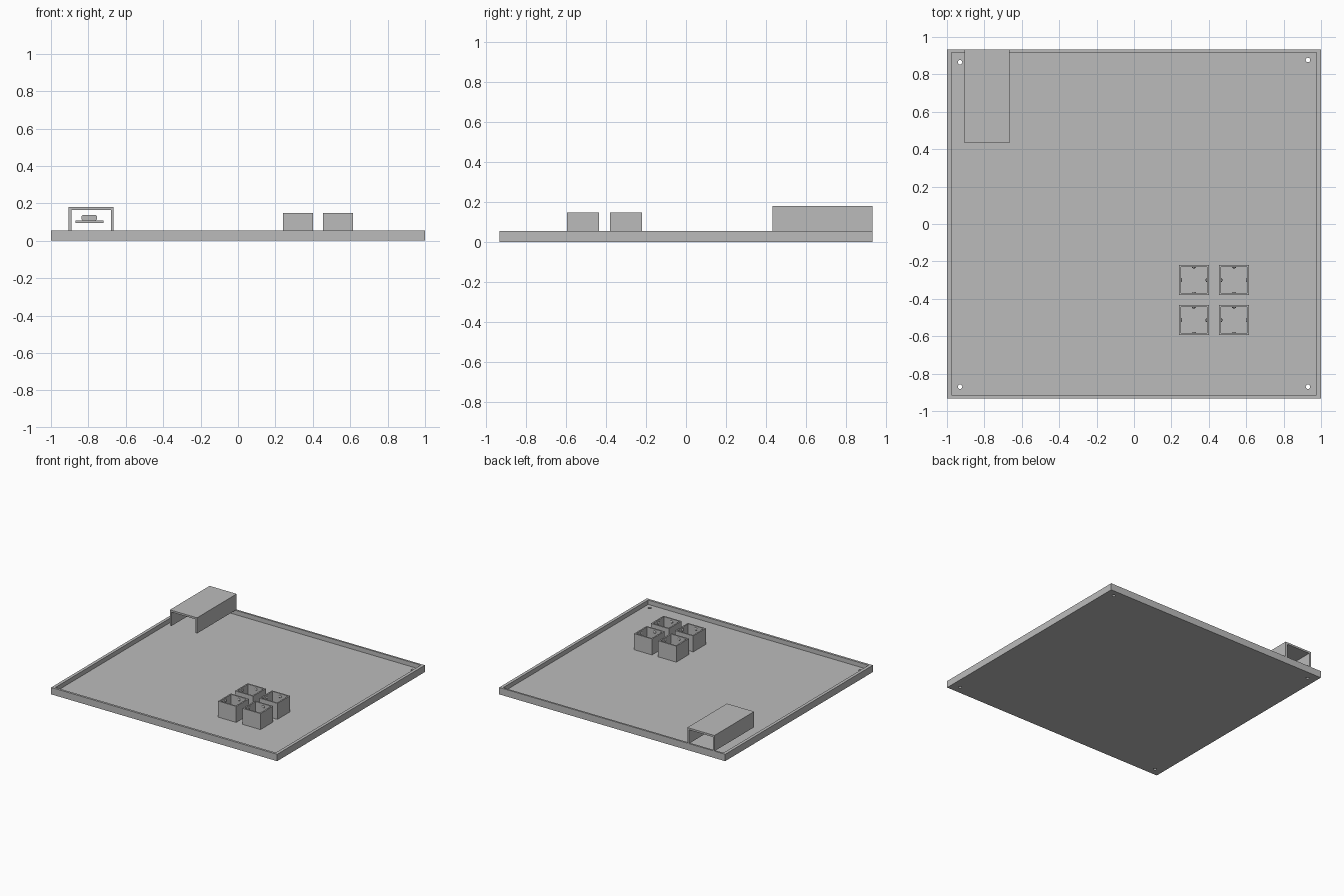
import bpy
import bmesh
from math import pi
from mathutils import Matrix, Vector

cube = bpy.data.objects.get("Cube")
if cube:
    bpy.data.objects.remove(cube, do_unlink=True)

grey = bpy.data.materials.new("plain grey")
grey.use_nodes = True
colour = (0.5, 0.5, 0.5, 1)
grey.diffuse_color = colour
grey.node_tree.nodes["Principled BSDF"].inputs["Base Color"].default_value = colour


def make_object(name, bm):
    bmesh.ops.recalc_face_normals(bm, faces=bm.faces)
    mesh = bpy.data.meshes.new(name)
    bm.to_mesh(mesh)
    bm.free()
    mesh.materials.append(grey)
    obj = bpy.data.objects.new(name, mesh)
    bpy.context.collection.objects.link(obj)
    return obj


def add_box(bm, low, high):
    low, high = Vector(low), Vector(high)
    matrix = Matrix.Translation((low + high) / 2) @ Matrix.Diagonal((*(high - low), 1))
    bmesh.ops.create_cube(bm, size=1, matrix=matrix)


def box(name, low, high):
    bm = bmesh.new()
    add_box(bm, low, high)
    return make_object(name, bm)


def cut(target, cutter):
    mod = target.modifiers.new("cut", "BOOLEAN")
    mod.operation = "DIFFERENCE"
    mod.solver = "EXACT"
    mod.object = cutter
    cutter.hide_render = True
    cutter.hide_set(True)
    bpy.context.view_layer.objects.active = target
    bpy.ops.object.modifier_apply(modifier=mod.name)
    bpy.data.objects.remove(cutter, do_unlink=True)


FLOOR, RIM = 0.02, 0.055

# Shallow tray with a raised rim and four screw holes
tray = box("tray", (-1, -0.933, 0), (1, 0.933, RIM))
cut(tray, box("tray_cavity", (-0.975, -0.915, FLOOR), (0.975, 0.918, 0.2)))
bm = bmesh.new()
for x, y in ((-0.93, 0.865), (0.93, 0.877), (-0.93, -0.87), (0.93, -0.87)):
    bmesh.ops.create_cone(bm, cap_ends=True, segments=24, radius1=0.012, radius2=0.012,
                          depth=0.2, matrix=Matrix.Translation((x, y, 0)))
cut(tray, make_object("screw_hole_cutters", bm))

# Controller cover, an open-ended channel level with the rim
cover = box("controller_cover", (-0.905, 0.432, RIM), (-0.665, 0.933, 0.18))
cut(cover, box("cover_cavity", (-0.89, 0.3, 0), (-0.68, 1.1, 0.165)))

# Small board with a rounded connector under the cover
box("controller_board", (-0.87, 0.6, 0.095), (-0.72, 0.78, 0.108))
bm = bmesh.new()
add_box(bm, (-0.837, 0.63, 0.108), (-0.753, 0.75, 0.138))
sides = [e for e in bm.edges if abs((e.verts[0].co - e.verts[1].co).y) > 0.1]
bmesh.ops.bevel(bm, geom=sides, offset=0.012, segments=3, affect="EDGES", profile=0.5)
make_object("connector", bm)

# Square switch sockets with a small catch on each inner wall
HALF, INNER, TOP = 0.08, 0.069, 0.148
for row, y in (("front", -0.514), ("back", -0.3)):
    for side, x in (("right", 0.32), ("left", 0.535)):
        socket = box(f"{row}_{side}_socket", (x - HALF, y - HALF, FLOOR), (x + HALF, y + HALF, TOP))
        cut(socket, box("socket_cavity", (x - INNER, y - INNER, FLOOR - 0.1),
                        (x + INNER, y + INNER, TOP + 0.1)))
        bm = bmesh.new()
        for turn in range(4):
            matrix = (Matrix.Translation((x, y, 0.125)) @ Matrix.Rotation(turn * pi / 2, 4, "Z")
                      @ Matrix.Translation((INNER, 0, 0)) @ Matrix.Diagonal((0.6, 1, 1, 1)))
            bmesh.ops.create_uvsphere(bm, u_segments=12, v_segments=8, radius=0.011, matrix=matrix)
        make_object(f"{row}_{side}_catches", bm)
